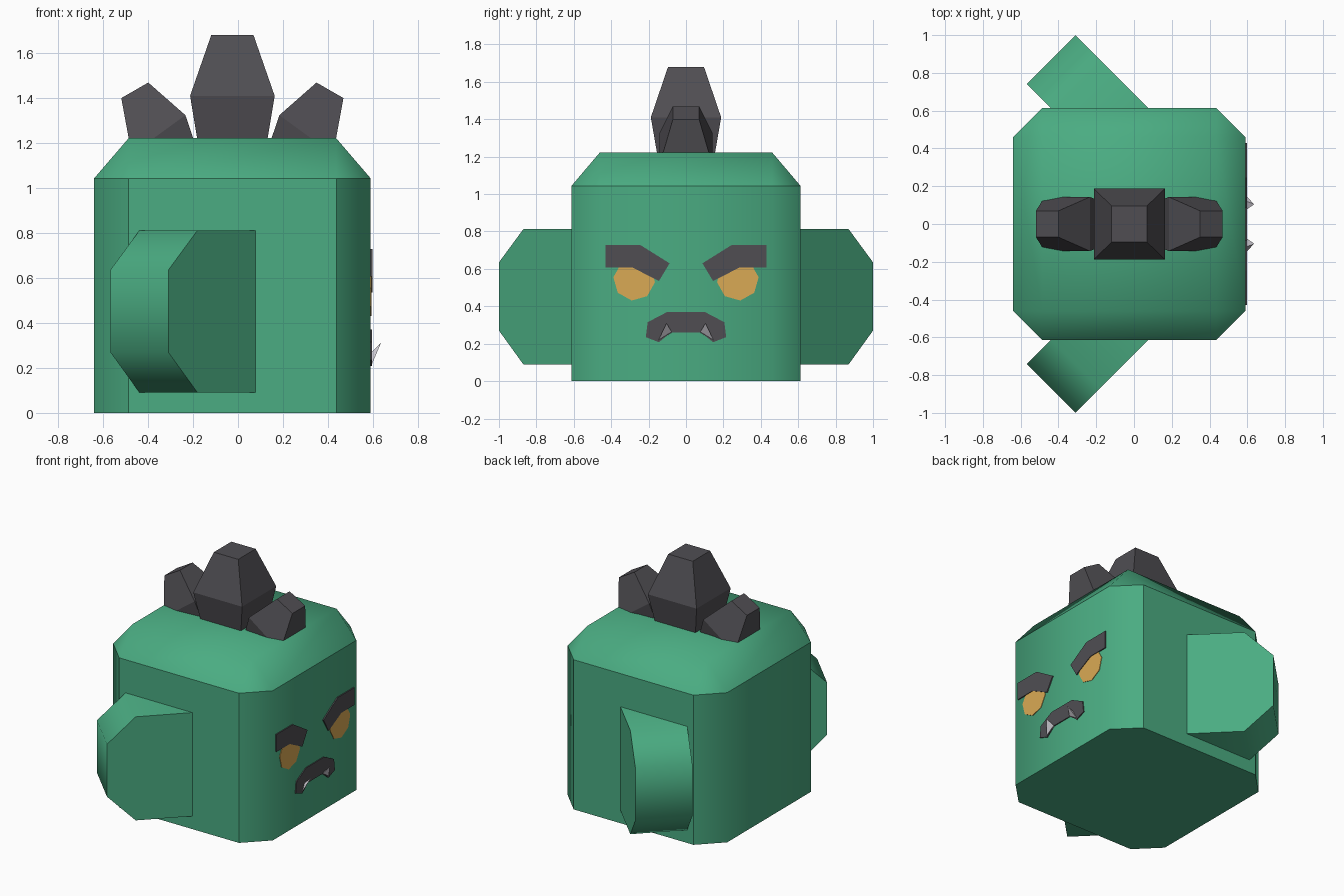
import bpy, bmesh, math
from mathutils import Vector

if "Cube" in bpy.data.objects:
    bpy.data.objects.remove(bpy.data.objects["Cube"])


def material(name, rgb):
    m = bpy.data.materials.new(name)
    m.diffuse_color = (*rgb, 1)
    m.use_nodes = True
    m.node_tree.nodes["Principled BSDF"].inputs["Base Color"].default_value = m.diffuse_color
    return m


GREEN = material("green", (0.069, 0.413, 0.223))
DARK = material("charcoal", (0.080, 0.076, 0.086))
AMBER = material("amber", (0.70, 0.40, 0.09))
WHITE = material("tooth_white", (0.58, 0.56, 0.61))

CX = -0.025      # middle of the head in x
FACE = 0.59      # x of the flat face side


def loft(name, rings, mat, sharp=None):
    """Skin equal-length rings and cap both ends. sharp(edge) turns on smooth shading."""
    bm = bmesh.new()
    vs = [[bm.verts.new(p) for p in r] for r in rings]
    n = len(vs[0])
    for a, b in zip(vs, vs[1:]):
        for i in range(n):
            j = (i + 1) % n
            bm.faces.new((a[i], a[j], b[j], b[i]))
    bm.faces.new(vs[0])
    bm.faces.new(vs[-1])
    bmesh.ops.remove_doubles(bm, verts=bm.verts[:], dist=1e-4)
    bmesh.ops.recalc_face_normals(bm, faces=bm.faces[:])
    if sharp:
        for f in bm.faces:
            f.smooth = True
        for e in bm.edges:
            e.smooth = not sharp(e)
    me = bpy.data.meshes.new(name)
    bm.to_mesh(me)
    bm.free()
    me.materials.append(mat)
    ob = bpy.data.objects.new(name, me)
    bpy.context.collection.objects.link(ob)
    return ob


def octagon(hx, hy, c, z):
    pts = [(hx, hy - c), (hx - c, hy), (c - hx, hy), (-hx, hy - c),
           (-hx, c - hy), (c - hx, -hy), (hx - c, -hy), (hx, c - hy)]
    return [(CX + x, y, z) for x, y in pts]


def plate(name, pts, thick, mat):
    """Thin plate on the face side from a (y, z) outline."""
    return loft(name, [[(x, y, z) for y, z in pts] for x in (FACE - 0.01, FACE + thick)], mat)


# Head: bevelled block whose top ring closes to a rectangle
def head_sharp(e):
    a, b = (v.co for v in e.verts)
    level = abs(a.z - b.z) < 1e-4 and a.z < 1.1
    side = abs(a.z - b.z) > 0.9 and abs(a.y) > 0.6
    return level or side


loft("head", [octagon(0.615, 0.613, 0.153, 0), octagon(0.615, 0.613, 0.153, 1.043),
              octagon(0.461, 0.461, 0, 1.222)], GREEN, head_sharp)

# Ears: slabs with a chamfered tip, swept backwards at 45 degrees
ear_profile = [(0, 0.27), (0.184, 0.09), (0.75, 0.09), (0.75, 0.812), (0.184, 0.812), (0, 0.635)]
for s, side in ((-1, "right"), (1, "left")):
    rings = []
    for tip in (Vector((-0.568, s * 0.742, 0)), Vector((-0.31, s * 1.0, 0))):
        inward = Vector((1, -s, 0)).normalized()
        rings.append([tip + inward * d + Vector((0, 0, z)) for d, z in ear_profile])
    loft("ear_" + side, rings, GREEN, lambda e: e.calc_face_angle(0) > math.radians(50))


# Crest: one tall spike and two tilted small ones, each a four-sided loft
def spike(name, sections, mirror=1):
    rings = [[(CX + mirror * x, y, z) for x, z, y in
              ((x0, z0, -w), (x1, z1, -w), (x1, z1, w), (x0, z0, w))]
             for x0, z0, x1, z1, w in sections]
    loft(name, rings, DARK)


spike("crest_middle", [(-0.145, 1.15, 0.145, 1.15, 0.143), (-0.188, 1.41, 0.188, 1.41, 0.188),
                       (-0.094, 1.68, 0.094, 1.68, 0.096)])
for s, side in ((1, "front"), (-1, "rear")):
    spike("crest_" + side, [(0.15, 1.15, 0.42, 1.06, 0.12), (0.209, 1.324, 0.448, 1.15, 0.143),
                            (0.374, 1.469, 0.494, 1.40, 0.07)], s)

# Face details, mirrored in y
brow = [(0.43, 0.728), (0.245, 0.728), (0.088, 0.63), (0.145, 0.535), (0.285, 0.607), (0.43, 0.607)]
eye = [(0.277 + 0.112 * math.cos(k * math.pi / 4 + 0.12), 0.542 + 0.112 * math.sin(k * math.pi / 4 + 0.12))
       for k in range(8)]
tooth = [(0.15, 0.213), (0.075, 0.26), (0.12, 0.27)]
for s, side in ((-1, "right"), (1, "left")):
    plate("brow_" + side, [(s * y, z) for y, z in brow], 0.008, DARK)
    plate("eye_" + side, [(s * y, z) for y, z in eye], 0.004, AMBER)
    # Fang: small pyramid pointing outwards and up
    base = [(FACE + 0.004, s * y, z) for y, z in tooth]
    tip = [(0.635 + 0.0005 * (k == 0), s * (0.104 + 0.002 * (k == 1)), 0.31 + 0.002 * (k == 2))
           for k in range(3)]
    loft("fang_" + side, [base, tip], WHITE)

# Mouth: frowning band
half = [(0.10, 0.37), (0.205, 0.315), (0.215, 0.235), (0.145, 0.208), (0.08, 0.26)]
plate("mouth", half + [(-y, z) for y, z in reversed(half)], 0.007, DARK)
